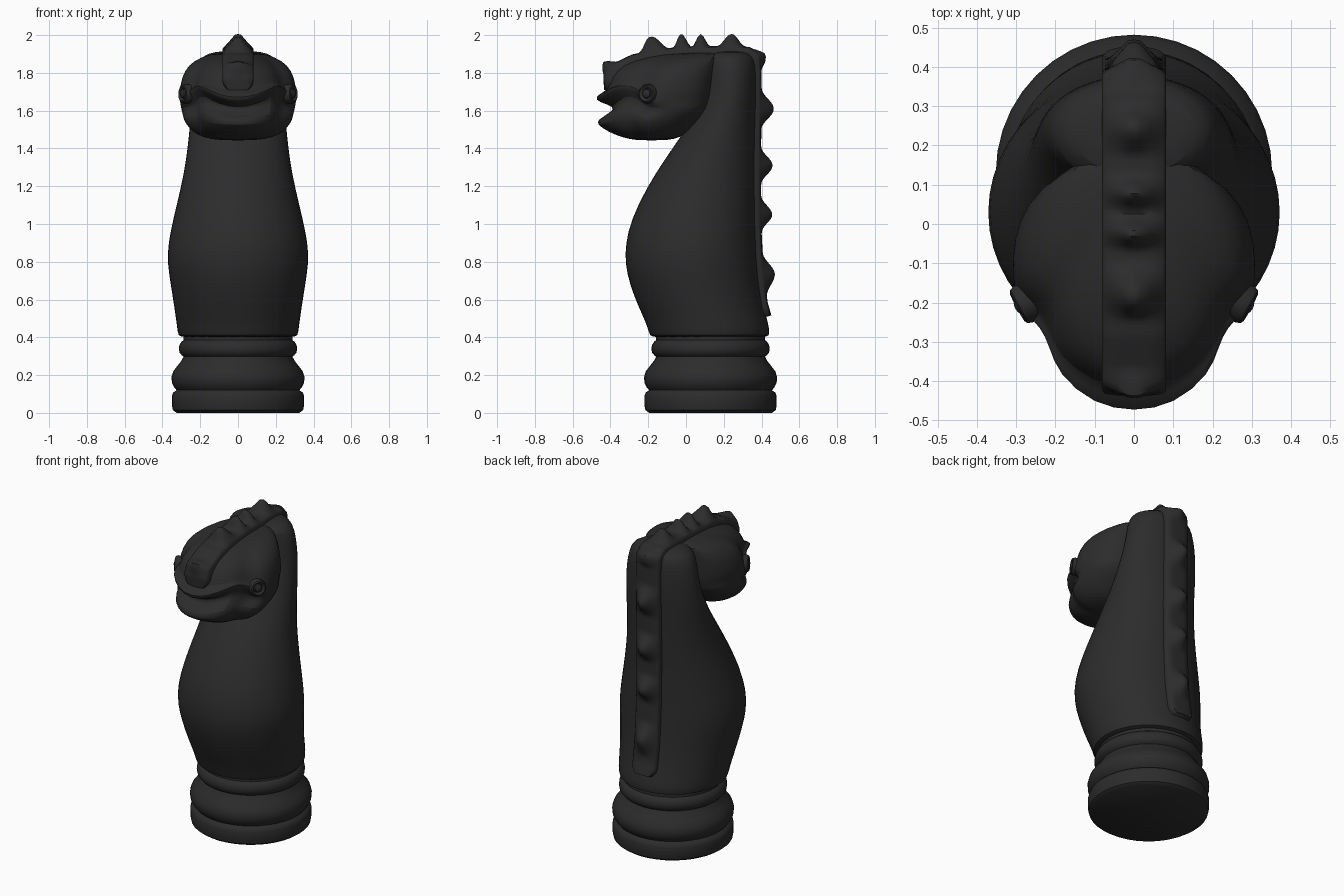
import bpy, bmesh, math
from mathutils import Vector

if "Cube" in bpy.data.objects:
    bpy.data.objects.remove(bpy.data.objects["Cube"])

mat = bpy.data.materials.new("black")
mat.diffuse_color = (0.025, 0.025, 0.025, 1)
mat.use_nodes = True
mat.node_tree.nodes["Principled BSDF"].inputs["Base Color"].default_value = mat.diffuse_color


def finish(name, bm, angle=35, subsurf=0):
    bmesh.ops.recalc_face_normals(bm, faces=bm.faces)
    me = bpy.data.meshes.new(name)
    bm.to_mesh(me)
    bm.free()
    ob = bpy.data.objects.new(name, me)
    bpy.context.collection.objects.link(ob)
    me.materials.append(mat)
    if subsurf:
        m = ob.modifiers.new("smooth", 'SUBSURF')
        m.levels = m.render_levels = subsurf
    bpy.ops.object.select_all(action='DESELECT')
    ob.select_set(True)
    bpy.context.view_layer.objects.active = ob
    bpy.ops.object.shade_smooth_by_angle(angle=math.radians(angle))
    return ob


def loft(name, rings, **kw):
    """Skin a list of closed rings and cap both ends."""
    bm = bmesh.new()
    rows = [[bm.verts.new(p) for p in r] for r in rings]
    n = len(rows[0])
    for a, b in zip(rows, rows[1:]):
        for i in range(n):
            j = (i + 1) % n
            bm.faces.new((a[i], a[j], b[j], b[i]))
    bm.faces.new(rows[0])
    bm.faces.new(rows[-1])
    return finish(name, bm, **kw)


def ellipse(z, y0, y1, w, n=24):
    c, h = (y0 + y1) / 2, (y1 - y0) / 2
    return [(w * math.cos(2 * math.pi * i / n), c + h * math.sin(2 * math.pi * i / n), z)
            for i in range(n)]


# turned base: foot disc, large bulge, thin ring, groove
base = [(0.0, .325), (.015, .345), (.04, .35), (.09, .35), (.108, .343), (.12, .325),
        (.135, .338), (.16, .35), (.19, .352), (.22, .343), (.25, .32), (.275, .3),
        (.298, .288), (.305, .298), (.32, .31), (.34, .313), (.36, .31), (.378, .298),
        (.385, .288), (.42, .288)]
loft("base", [ellipse(z, .13 - r, .13 + r, r, 40) for z, r in base], angle=40)

# body and neck
body = [(.40, -.17, .42, .295), (.405, -.195, .445, .32), (.45, -.205, .445, .325),
        (.52, -.235, .425, .335), (.62, -.28, .405, .35), (.74, -.318, .39, .37),
        (.84, -.328, .383, .38), (.96, -.313, .378, .362), (1.1, -.26, .375, .328),
        (1.27, -.165, .375, .288), (1.42, -.06, .375, .267), (1.55, .03, .377, .255),
        (1.7, .09, .38, .24), (1.8, .09, .38, .225), (1.87, .09, .375, .205),
        (1.905, .12, .35, .165), (1.916, .18, .3, .08)]
loft("body", [ellipse(*r) for r in body], subsurf=1)

# head: horizontal slices (z, front, back, half width, smile lift)
plan = [(0, 0), (.33, .03), (.62, .15), (.69, .26), (.76, .34), (.9, .40), (.97, .47),
        (1, .58), (.95, .74), (.8, .87), (.5, .97), (0, 1)]
plan += [(-x, t) for x, t in plan[-2:0:-1]]
head = [(1.442, -.26, -.10, .09, 0), (1.457, -.34, -.03, .19, 0), (1.49, -.42, .02, .245, 0),
        (1.525, -.475, .06, .275, .02), (1.55, -.475, .09, .29, .04),
        (1.585, -.40, .12, .298, .07), (1.615, -.38, .14, .305, .08),
        (1.64, -.475, .15, .31, .08), (1.665, -.487, .16, .312, .07),
        (1.69, -.45, .16, .312, .055), (1.71, -.42, .16, .312, .04),
        (1.78, -.41, .17, .30, 0), (1.84, -.36, .18, .268, 0),
        (1.885, -.24, .2, .2, 0), (1.91, -.06, .2, .1, 0)]
rings = []
for z, f, b, w, s in head:
    ring = []
    for px, t in plan:
        x, y = px * w, f + (b - f) * t
        fade = max(0, min(1, (-.2 - y) / .08))
        ring.append((x, y, z + s * min(1, (x / .2) ** 2) * fade))
    rings.append(ring)
loft("head", rings, subsurf=1)

# crest: strip over the head and down the back, with pointed scales
path = [Vector((0, y, z)) for y, z in (
    (-.41, 1.71), (-.415, 1.77), (-.395, 1.82), (-.28, 1.875), (-.15, 1.905), (0, 1.915),
    (.2, 1.92), (.33, 1.915), (.372, 1.88), (.378, 1.8), (.375, 1.4), (.375, 1.0),
    (.388, .75), (.41, .58), (.43, .51))]
fine = []
for a, b in zip(path, path[1:]):
    n = max(2, round((b - a).length / .013))
    fine += [a.lerp(b, i / n) for i in range(n)]
fine.append(path[-1])
peaks = [(-.40, 1.82, .035, .05), (-.17, 1.90, .07, .08), (-.02, 1.915, .07, .05),
         (.08, 1.918, .065, .05), (.24, 1.92, .065, .075), (.375, 1.87, .03, .06),
         (.377, 1.61, .065, .11), (.375, 1.31, .06, .1), (.375, 1.05, .058, .1),
         (.39, .73, .057, .12)]
rings = []
for i, p in enumerate(fine):
    tan = (fine[min(i + 3, len(fine) - 1)] - fine[max(i - 3, 0)]).normalized()
    nor = Vector((0, -tan.z, tan.y))
    bump = 0
    for y, z, h, r in peaks:
        d = math.hypot(p.y - y, p.z - z) / r
        if d < 1:
            bump = max(bump, h * (.5 + .5 * math.cos(math.pi * d)))
    k = min(i, len(fine) - 1 - i)
    wide = .082 * math.sqrt(1 - (1 - min(1, (k + 1.5) / 6)) ** 2)
    half = [(1, -.05), (1, .008), (.9, .018), (.5, .022 + .5 * bump), (.2, .023 + .93 * bump)]
    sec = half + [(0, .023 + bump)] + [(-x, h) for x, h in reversed(half)]
    rings.append([p + nor * h + Vector((x * wide, 0, 0)) for x, h in sec])
loft("crest", rings, angle=45)

# eyes: rimmed discs with a round pupil, turned on a small profile
eye = [(-.06, .05), (.0, .052), (.012, .047), (.016, .04), (.01, .031), (.004, .026),
       (.014, .022), (.02, .012), (.022, .003)]
for side, name in ((1, "eye_right"), (-1, "eye_left")):
    axis = Vector((side * .88, -.47, .05)).normalized()
    u = axis.cross(Vector((0, 0, 1))).normalized()
    v = axis.cross(u)
    centre = Vector((side * .283, -.205, 1.69))
    loft(name, [[centre + axis * d + r * (u * math.cos(a) + v * math.sin(a))
                 for a in (2 * math.pi * i / 20 for i in range(20))] for d, r in eye])
